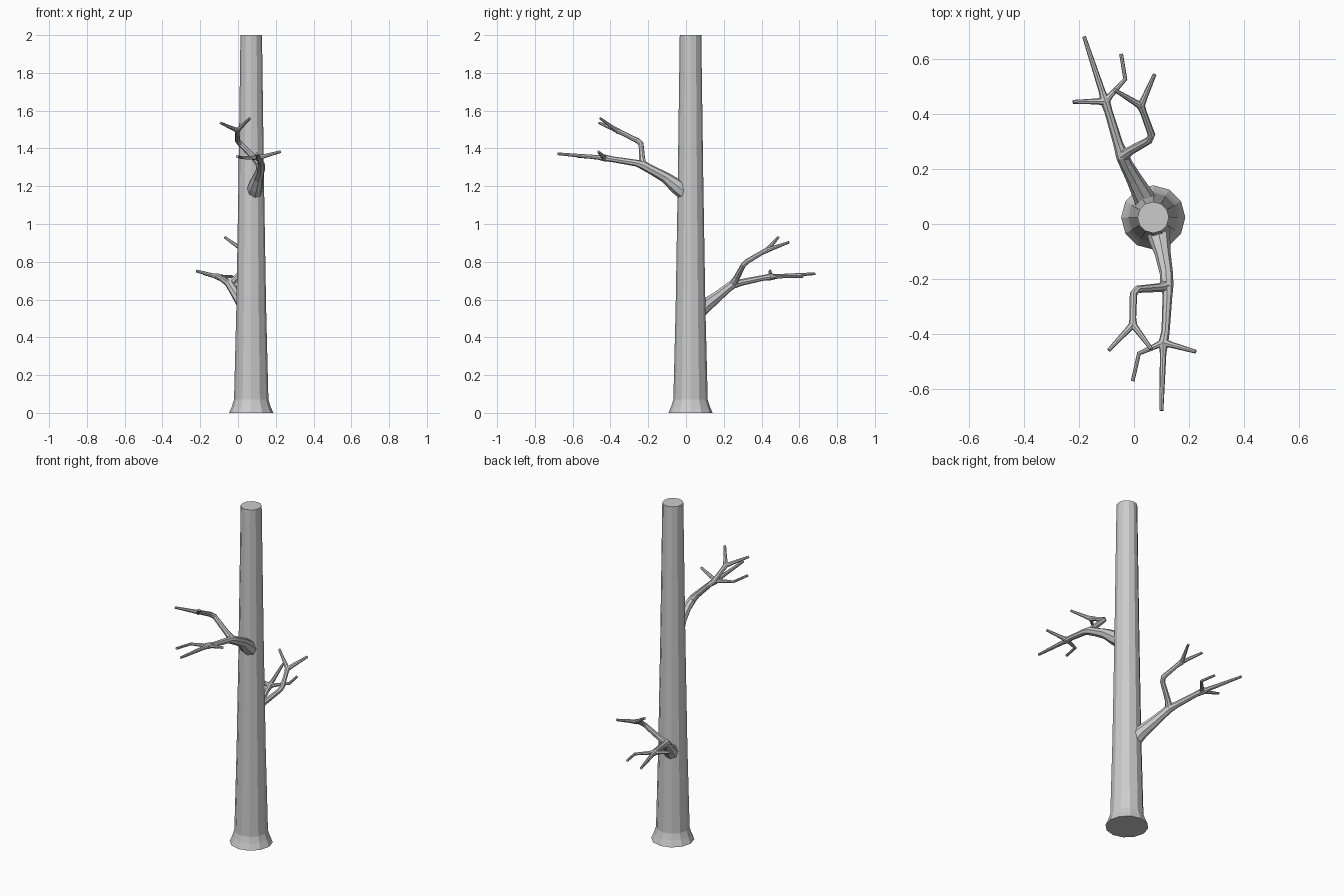
import bpy, bmesh, math

CX, CY = 0.07, 0.024


def trunk(profile, sides=12):
    bm = bmesh.new()
    rings = []
    for z, r in profile:
        rings.append([bm.verts.new((CX + r * math.cos(math.tau * i / sides),
                                    CY + r * math.sin(math.tau * i / sides), z))
                      for i in range(sides)])
    for a, b in zip(rings, rings[1:]):
        for i in range(sides):
            j = (i + 1) % sides
            bm.faces.new((a[i], a[j], b[j], b[i]))
    bm.faces.new(rings[0][::-1])
    bm.faces.new(rings[-1])
    me = bpy.data.meshes.new("trunk")
    bm.to_mesh(me)
    bm.free()
    bpy.context.collection.objects.link(bpy.data.objects.new("trunk", me))


def branch(name, paths):
    # each path is a list of (x, y, z, radius), swept as a faceted tapered tube
    cu = bpy.data.curves.new(name, 'CURVE')
    cu.dimensions = '3D'
    cu.bevel_depth = 1.0
    cu.bevel_resolution = 2
    cu.use_fill_caps = True
    for path in paths:
        sp = cu.splines.new('POLY')
        sp.points.add(len(path) - 1)
        sp.use_smooth = False
        for p, (x, y, z, r) in zip(sp.points, path):
            p.co = (x, y, z, 1)
            p.radius = r
    ob = bpy.data.objects.new(name, cu)
    bpy.context.collection.objects.link(ob)
    bpy.ops.object.select_all(action='DESELECT')
    ob.select_set(True)
    bpy.context.view_layer.objects.active = ob
    bpy.ops.object.convert(target='MESH')


def twig(start, *pts, r0=0.017, r1=0.009, tip=0.007):
    # side shoot that flares where it leaves its fork
    first = pts[0]
    near = [s + (f - s) * 0.25 for s, f in zip(start, first)]
    out = [(*start, r0), (*near, r1 + 0.002)]
    for i, p in enumerate(pts):
        out.append((*p, r1 + (tip - r1) * (i + 1) / len(pts)))
    return out


# Trunk with flared foot
trunk([(0, 0.117), (0.035, 0.102), (0.07, 0.091), (0.55, 0.079), (1.2, 0.068), (2, 0.057)])

# Upper branch, towards the front
fork, low, high = (0.12, -0.225, 1.31), (0.107, -0.432, 1.35), (-0.004, -0.366, 1.495)
branch("upper_branch", [
    [(0.085, -0.005, 1.165, 0.042), (0.092, -0.05, 1.20, 0.040), (0.105, -0.11, 1.247, 0.029),
     (0.118, -0.18, 1.285, 0.024), (*fork, 0.024), (0.122, -0.26, 1.322, 0.018),
     (0.115, -0.39, 1.343, 0.015), (*low, 0.018), (0.106, -0.47, 1.353, 0.012),
     (0.10, -0.68, 1.372, 0.007)],
    [(*fork, 0.022), (0.09, -0.232, 1.345, 0.016), (0.012, -0.238, 1.425, 0.014),
     (-0.002, -0.255, 1.44, 0.014), (-0.004, -0.34, 1.483, 0.012), (*high, 0.015)],
    twig(low, (0.225, -0.465, 1.383)),
    twig(low, (0.018, -0.472, 1.352), (-0.005, -0.572, 1.357)),
    twig(high, (-0.092, -0.46, 1.535), r0=0.014),
    twig(high, (0.063, -0.455, 1.56), r0=0.014)])

# Lower branch, towards the back
fork, low, high = (-0.042, 0.247, 0.68), (-0.105, 0.447, 0.72), (0.025, 0.43, 0.862)
branch("lower_branch", [
    [(0.05, 0.065, 0.535, 0.042), (0.035, 0.10, 0.565, 0.038), (0.00, 0.165, 0.615, 0.029),
     (-0.03, 0.22, 0.66, 0.024), (*fork, 0.024), (-0.057, 0.29, 0.69, 0.018),
     (-0.093, 0.41, 0.715, 0.015), (*low, 0.018), (-0.117, 0.485, 0.723, 0.012),
     (-0.182, 0.683, 0.737, 0.007)],
    [(*fork, 0.022), (-0.012, 0.268, 0.715, 0.016), (0.055, 0.305, 0.785, 0.014),
     (0.064, 0.325, 0.803, 0.014), (0.035, 0.405, 0.85, 0.012), (*high, 0.015)],
    twig(low, (-0.222, 0.445, 0.752)),
    twig(low, (-0.032, 0.528, 0.722), (-0.047, 0.62, 0.722)),
    twig(high, (0.075, 0.545, 0.903), r0=0.014),
    twig(high, (-0.07, 0.488, 0.93), r0=0.014)])
